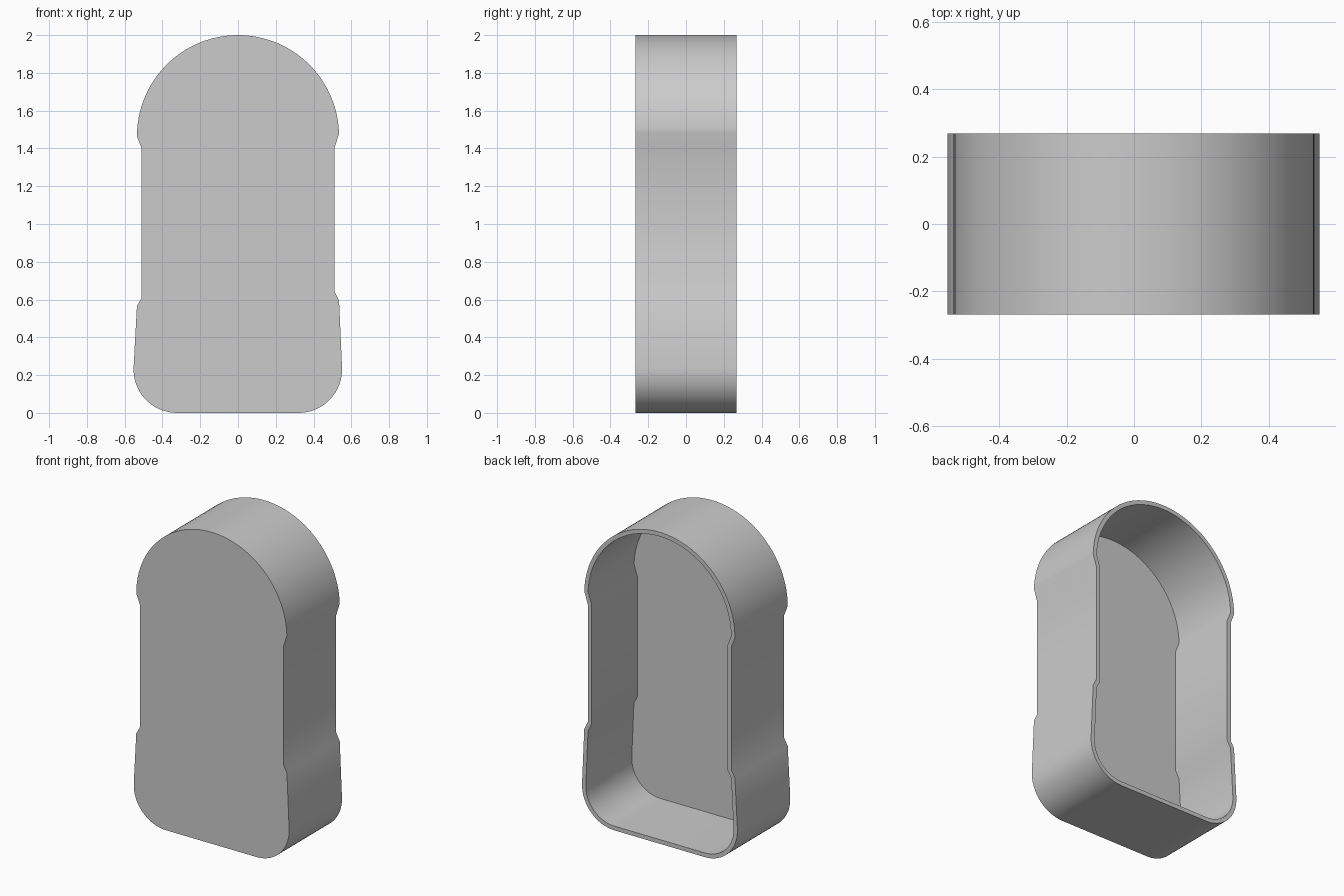
import bpy, bmesh, math
from mathutils import Vector

cube = bpy.data.objects.get("Cube")
if cube:
    bpy.data.objects.remove(cube, do_unlink=True)

HALF_DEPTH, WALL, PANEL = 0.268, 0.027, 0.07


def arc(cx, cz, r, start, end, steps):
    """Points along a circular arc, angles in degrees."""
    angles = [math.radians(start + (end - start) * i / steps) for i in range(steps + 1)]
    return [Vector((cx + r * math.cos(a), cz + r * math.sin(a))) for a in angles]


def inset(points, d):
    """Mitred inward offset of a counter-clockwise outline."""
    result = []
    for i, p in enumerate(points):
        a = (p - points[i - 1]).normalized()
        b = (points[(i + 1) % len(points)] - p).normalized()
        na, nb = Vector((-a.y, a.x)), Vector((-b.y, b.x))
        result.append(p + (na + nb) * d / (1 + na.dot(nb)))
    return result


# Outline: rounded base, waisted sides, domed top
outline = arc(0.321, 0.23, 0.23, -90, 3, 16)
outline += [Vector(p) for p in ((0.535, 0.595), (0.51, 0.645), (0.51, 1.4))]
outline += arc(0, 1.465, 0.535, 1.5, 180, 48)
outline += [Vector(p) for p in ((-0.51, 1.4), (-0.51, 0.61), (-0.535, 0.565))]
outline += arc(-0.323, 0.23, 0.23, 177, 270, 16)
inner = inset(outline, WALL)

# Hollow tray: closed front, open back with a thin rim
bm = bmesh.new()
rings = []
for points, y in ((outline, -HALF_DEPTH), (outline, HALF_DEPTH),
                  (inner, HALF_DEPTH), (inner, PANEL - HALF_DEPTH)):
    rings.append([bm.verts.new((p.x, y, p.y)) for p in points])
bm.faces.new(rings[0])
bm.faces.new(rings[-1][::-1])
count = len(outline)
for near, far in zip(rings, rings[1:]):
    for i in range(count):
        j = (i + 1) % count
        bm.faces.new((near[i], far[i], far[j], near[j]))
bmesh.ops.recalc_face_normals(bm, faces=bm.faces)
mesh = bpy.data.meshes.new("hollow_case")
bm.to_mesh(mesh)
bm.free()
case = bpy.data.objects.new("hollow_case", mesh)
bpy.context.collection.objects.link(case)

# Plain grey finish
grey = bpy.data.materials.new("light_grey")
grey.use_nodes = True
colour = (0.6, 0.6, 0.6, 1)
grey.diffuse_color = colour
grey.node_tree.nodes["Principled BSDF"].inputs["Base Color"].default_value = colour
mesh.materials.append(grey)

# Smooth curves, crisp rim and panel edges
bpy.ops.object.select_all(action="DESELECT")
case.select_set(True)
bpy.context.view_layer.objects.active = case
bpy.ops.object.shade_smooth_by_angle(angle=math.radians(35))
